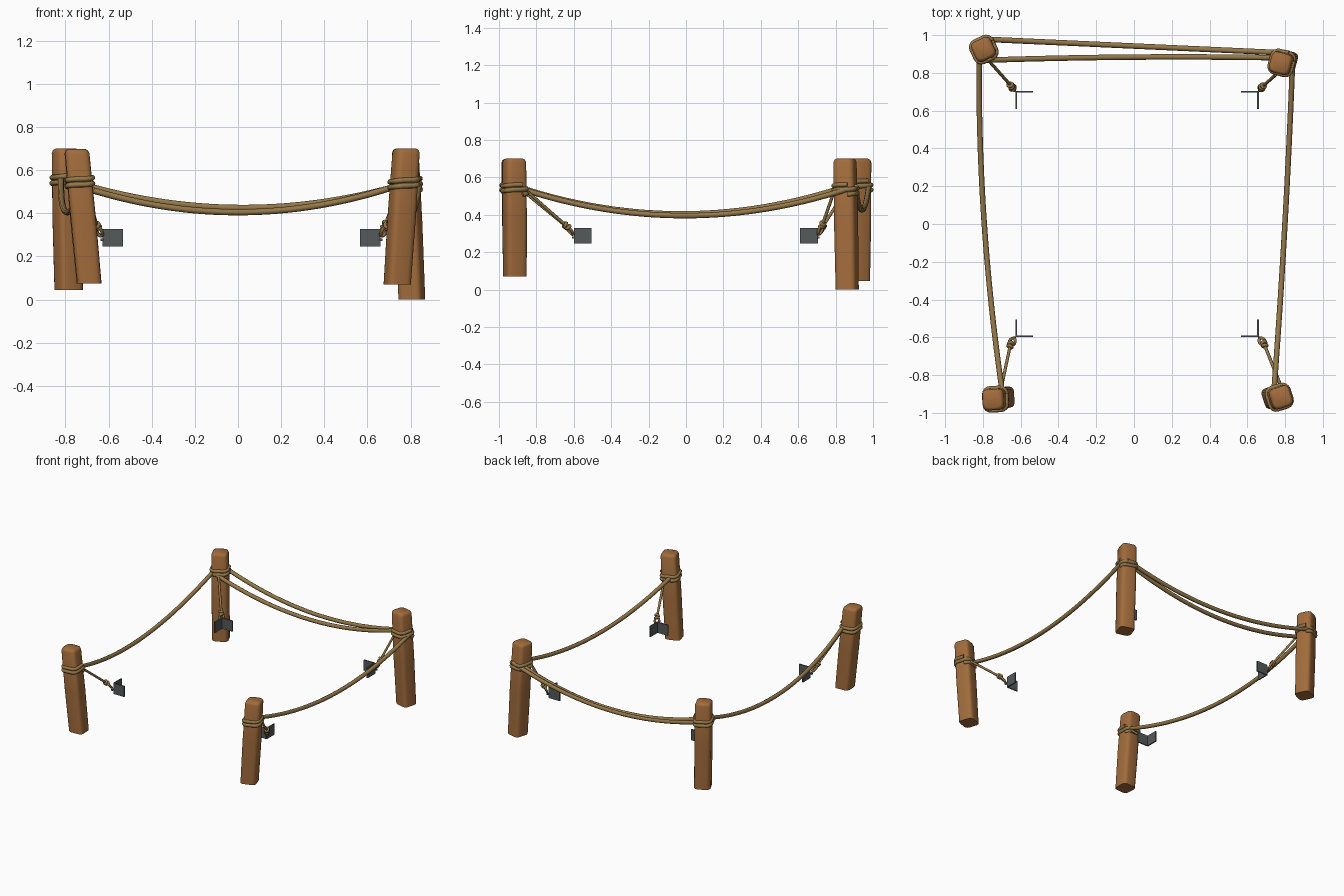
import bpy, bmesh, math
from mathutils import Vector

if "Cube" in bpy.data.objects:
    bpy.data.objects.remove(bpy.data.objects["Cube"])


def material(name, col):
    m = bpy.data.materials.new(name)
    m.diffuse_color = (*col, 1)
    m.use_nodes = True
    m.node_tree.nodes["Principled BSDF"].inputs["Base Color"].default_value = m.diffuse_color
    return m


WOOD = material("brown wood", (0.36, 0.15, 0.045))
ROPE = material("tan rope", (0.30, 0.187, 0.067))
METAL = material("dark grey metal", (0.09, 0.1, 0.1))


def add_object(name, bm, mat):
    bmesh.ops.recalc_face_normals(bm, faces=bm.faces)
    me = bpy.data.meshes.new(name)
    bm.to_mesh(me)
    bm.free()
    me.materials.append(mat)
    ob = bpy.data.objects.new(name, me)
    bpy.context.collection.objects.link(ob)
    return ob


def tube(name, pts, radius, closed=False, sides=8):
    """Rope swept along a list of points."""
    bm = bmesh.new()
    n = len(pts)
    rings, normal = [], None
    for i, p in enumerate(pts):
        a = pts[(i - 1) % n] if closed else pts[max(i - 1, 0)]
        b = pts[(i + 1) % n] if closed else pts[min(i + 1, n - 1)]
        t = (b - a).normalized()
        if normal is None:
            normal = t.orthogonal()
        normal = (normal - t * normal.dot(t)).normalized()
        side = t.cross(normal)
        rings.append([bm.verts.new(p + radius * (normal * math.cos(k * math.tau / sides)
                      + side * math.sin(k * math.tau / sides))) for k in range(sides)])
    for i in range(n if closed else n - 1):
        r, q = rings[i], rings[(i + 1) % n]
        for k in range(sides):
            j = (k + 1) % sides
            bm.faces.new((r[k], r[j], q[j], q[k]))
    if not closed:
        bm.faces.new(rings[0])
        bm.faces.new(rings[-1])
    for f in bm.faces:
        f.smooth = len(f.verts) == 4
    return add_object(name, bm, ROPE)


def square_section(half, corner, yaw, steps=4):
    """Rounded square outline, as 2D points."""
    out = []
    for c in range(4):
        base = math.pi / 4 + c * math.pi / 2
        cen = Vector((math.cos(base), math.sin(base))) * (half - corner) * math.sqrt(2)
        for s in range(steps):
            a = c * math.pi / 2 + s / (steps - 1) * math.pi / 2
            p = cen + corner * Vector((math.cos(a), math.sin(a)))
            out.append(Vector((p.x * math.cos(yaw) - p.y * math.sin(yaw),
                               p.x * math.sin(yaw) + p.y * math.cos(yaw))))
    return out


def post(name, bottom, top, yaw):
    """Leaning rounded-square post with a rounded top."""
    bm = bmesh.new()
    b, t = Vector(bottom), Vector(top)
    h = t.z - b.z
    rings = []
    for f, half in ((0, .056), (.5, .058), (1 - .02 / h, .056), (1 - .006 / h, .051), (1, .042)):
        c = b.lerp(t, f)
        rings.append([bm.verts.new((c.x + p.x, c.y + p.y, c.z))
                      for p in square_section(half, .026, yaw)])
    for r, q in zip(rings, rings[1:]):
        for k in range(len(r)):
            j = (k + 1) % len(r)
            bm.faces.new((r[k], r[j], q[j], q[k])).smooth = True
    for cap in (bm.faces.new(rings[0]), bm.faces.new(rings[-1])):
        cap.smooth = cap.verts[0].co.z > .4
    for e in rings[0][0].link_faces:
        if len(e.verts) > 4:
            for edge in e.edges:
                edge.smooth = False
    return add_object(name, bm, WOOD)


def wrap(name, bottom, top, yaw, z, turns):
    """Rope coiled around a post."""
    b, t = Vector(bottom), Vector(top)
    c = b.lerp(t, (z - b.z) / (t.z - b.z))
    sec = square_section(.058, .032, yaw, 5)
    n = len(sec)
    pts = [Vector((c.x + sec[i % n].x, c.y + sec[i % n].y, z + .026 * (i / n - turns / 2)))
           for i in range(turns * n + 1)]
    tube(name, pts, .0125)


def hanging_rope(name, a, b, mid_z, bow=(0, 0)):
    """Slack rope sagging between two points."""
    a, b = Vector(a), Vector(b)
    sag = Vector((bow[0], bow[1], mid_z - (a.z + b.z) / 2))
    tube(name, [a.lerp(b, i / 32) + sag * 4 * (i / 32) * (1 - i / 32) for i in range(33)], .0145)


def ellipse(c, u, v, n=16):
    return [c + u * math.cos(i * math.tau / n) + v * math.sin(i * math.tau / n) for i in range(n)]


def tie(name, start, knot, corner):
    """Thin cord from post to bracket, with a knot and an eye loop."""
    s, k, e = Vector(start), Vector(knot), Vector(corner)
    d = (k - s).normalized()
    u = d.orthogonal().normalized()
    v = d.cross(u)
    tube(name + "_cord", [s, s.lerp(k, .5), k], .0085)
    for i in (-1, 1):
        tube(name + "_knot", ellipse(k + d * .009 * i, u * .011 + d * .004 * i, v * .011), .009, True)
    w = e - k
    side = w.cross(Vector((0, 0, 1))).normalized()
    tube(name + "_eye_loop", ellipse(k + w * .5, w * .5, side * .015), .008, True)


def plate(name, lo, hi):
    bm = bmesh.new()
    bmesh.ops.create_cube(bm, size=1)
    lo, hi = Vector(lo), Vector(hi)
    for vert in bm.verts:
        vert.co = Vector([lo[i] if vert.co[i] < 0 else hi[i] for i in range(3)])
    add_object(name, bm, METAL)


# Posts with coils: bottom, top, yaw, coil height, coil turns
posts = {
    "front_left": ((-.690, -.918, .075), (-.748, -.93, .697), 3, .54, 2),
    "front_right": ((.738, -.915, .07), (.78, -.918, .70), 18, .535, 2),
    "back_right": ((.806, .862, 0), (.775, .85, .70), -15, .535, 2),
    "back_left": ((-.785, .918, .045), (-.798, .925, .70), 25, .555, 2),
}
for name, (b, t, yaw, z, turns) in posts.items():
    post(name + "_post", b, t, math.radians(yaw))
    wrap(name + "_coil", b, t, math.radians(yaw), z, turns)

# Slack ropes along both sides and the back
hanging_rope("left_rope", (-.70, -.87, .54), (-.82, .88, .56), .405, (-.033, 0))
hanging_rope("right_rope", (.742, -.87, .535), (.84, .87, .54), .395, (.008, 0))
hanging_rope("back_rope_outer", (-.79, .978, .555), (.82, .905, .55), .425)
hanging_rope("back_rope_inner", (-.79, .867, .545), (.76, .88, .535), .405, (0, .01))

# Corner brackets: two thin plates forming an L, each tied to its post
T = .0045
brackets = {
    "front_left": ((-.624, -.595), (-.703, -.868, .525), (-.655, -.642, .34)),
    "front_right": ((.656, -.595), (.775, -.85, .525), (.69, -.638, .34)),
    "back_right": ((.656, .70), (.75, .79, .52), (.682, .729, .345)),
    "back_left": ((-.624, .70), (-.765, .86, .54), (-.652, .733, .34)),
}
for name, ((x, y), start, knot) in brackets.items():
    dx, dy = (-.09 if x > 0 else .09), (-.09 if y > 0 else .09)
    plate(name + "_bracket_side", (min(x, x + dx), y - T, .247), (max(x, x + dx), y + T, .328))
    plate(name + "_bracket_end", (x - T, min(y, y + dy), .247), (x + T, max(y, y + dy), .328))
    tie(name + "_tie", start, knot, (x - dx * .12, y - dy * .12, .295))
    # Small lug behind the corner that holds the eye loop
    lx, ly = x - dx * .16, y - dy * .16
    plate(name + "_bracket_lug", (min(x, lx), min(y, ly), .272), (max(x, lx), max(y, ly), .284))
